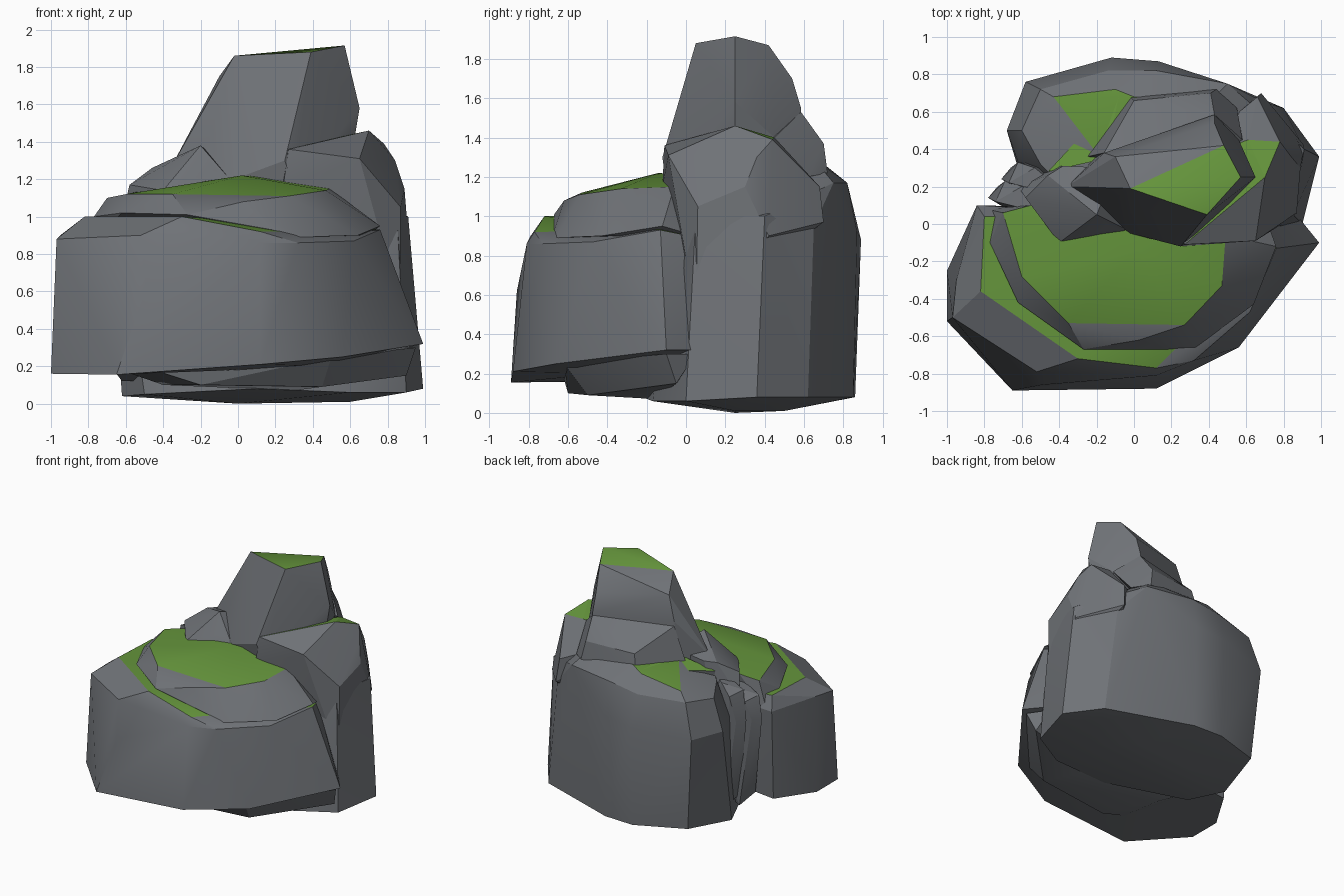
import bpy, bmesh, math

moss = bpy.data.materials.new("moss")
moss.diffuse_color = (0.13, 0.30, 0.045, 1)
stone = bpy.data.materials.new("stone")
stone.diffuse_color = (0.16, 0.17, 0.185, 1)


def rock(name, points, moss_nz=2.0, moss_min_z=0.0):
    """Faceted boulder: hull of its corner points, moss on level upper facets."""
    bm = bmesh.new()
    for p in points:
        bm.verts.new(p)
    bmesh.ops.convex_hull(bm, input=bm.verts[:])
    bmesh.ops.delete(bm, geom=[v for v in bm.verts if not v.link_faces], context='VERTS')
    bmesh.ops.dissolve_limit(bm, angle_limit=math.radians(4), verts=bm.verts[:], edges=bm.edges[:])
    bmesh.ops.recalc_face_normals(bm, faces=bm.faces[:])
    for f in bm.faces:
        if f.normal.z > moss_nz and f.calc_center_median().z > moss_min_z:
            f.material_index = 1
    me = bpy.data.meshes.new(name)
    bm.to_mesh(me)
    bm.free()
    me.materials.append(stone)
    me.materials.append(moss)
    ob = bpy.data.objects.new(name, me)
    bpy.context.collection.objects.link(ob)
    bpy.context.view_layer.objects.active = ob
    ob.select_set(True)
    bpy.ops.object.shade_smooth_by_angle(angle=math.radians(22))
    ob.select_set(False)


# Low front boulder, with a mossy ledge on its top
rock("front_boulder", [
    (-1, -.52, .16), (-1, -.25, .16), (-.65, -.89, .155), (.12, -.88, .21), (.56, -.66, .25),
    (.99, -.1, .32), (.86, .06, .32), (-.82, .05, .17), (-.62, -.64, .16), (.5, -.4, .2),
    (-.49, -.86, .62), (-.97, -.5, .88), (-.95, -.3, .9), (-.84, .1, .9),
    (-.52, -.79, .9), (.12, -.81, .86), (.32, -.73, .86), (.62, -.47, .87), (.76, -.13, .93),
    (-.8, .04, 1.0), (-.82, -.36, 1.0), (-.3, -.72, 1.0), (.12, -.77, .92), (.32, -.68, .89),
    (.7, .02, .9)], .93, .9)

# Narrower underside of the front boulder
rock("front_underside", [
    (-.2, -.6, .1), (.45, -.5, .09), (.9, -.05, .15), (.3, -.15, .07), (-.4, -.2, .1),
    (-.42, -.62, .17), (.5, -.62, .25), (.95, -.1, .3), (-.6, 0, .17), (.85, .05, .3)])

# Upper tier of the front boulder with the large moss cap
rock("front_upper_tier", [
    (-.79, .08, .85), (-.77, -.1, 1.0), (-.62, -.42, 1.02), (-.27, -.67, 1.01), (.18, -.67, .93),
    (.33, -.66, .89), (.64, -.43, .9), (.76, -.12, .95), (.7, .05, .9),
    (-.7, .06, 1.1), (-.55, .1, 1.13), (-.6, -.28, 1.12), (-.35, -.53, 1.12), (.03, -.62, 1.08),
    (.27, -.54, 1.11), (.47, -.33, 1.14), (.49, -.06, 1.15), (.02, -.14, 1.22),
    (-.4, -.05, 1.16), (.25, .1, 1.2)], .93, 1.08)

# Main back boulder
rock("back_boulder", [
    (-.62, .3, .04), (-.5, .02, .05), (.1, -.22, .08), (.6, -.17, .06), (.9, .0, .06),
    (.99, .36, .08), (.8, .62, .08), (.13, .85, .08), (-.12, .86, .08), (-.52, .72, .1),
    (0, .25, 0), (.6, .25, .01), (.3, .5, .01),
    (.88, .04, .5), (.95, .4, .4), (.91, .4, 1.0), (.7, .65, .95), (.13, .87, .92),
    (-.12, .89, .88), (-.58, .76, .85), (-.68, .5, .85), (-.62, .33, .9),
    (.85, .05, 1.0), (.5, .75, 1.17), (.12, .82, 1.17), (-.14, .82, 1.13), (-.5, .72, 1.12),
    (-.6, .5, 1.1), (-.5, .32, 1.15), (-.43, .68, 1.18), (-.1, .72, 1.25), (0, .68, 1.28),
    (-.2, .38, 1.27), (.4, .65, 1.29), (.5, .0, 1.22), (-.2, .02, 1.2)], .965, 1.15)

# Moss saddle between the spire and the left shoulder
rock("moss_saddle", [
    (-.46, .28, 1.2), (-.22, .54, 1.23), (-.08, .69, 1.26), (-.15, .35, 1.29),
    (-.4, .3, .9), (-.1, .6, 1.0)], .9, 1.1)

# Right shoulder peak of the back boulder
rock("right_shoulder", [
    (.27, -.11, 1.36), (.65, -.09, 1.31), (.7, .25, 1.46), (.63, .24, 1.445),
    (.61, .45, 1.40), (.78, .44, 1.39), (.84, .36, 1.3), (.89, .3, 1.15), (.87, .06, 1.05),
    (.68, .05, 1.2), (.24, -.12, 1.15), (.66, .68, 1.15), (.68, .7, .97),
    (.87, .05, .5), (.3, -.02, .5), (.91, .42, .9), (.2, .3, 1.3)], .93, 1.37)

# Left shoulder block beside the spire
rock("left_shoulder", [
    (-.4, -.1, 1.14), (-.58, .14, 1.17), (-.46, .26, 1.26), (-.38, .31, 1.27), (-.2, .05, 1.38),
    (-.12, -.02, 1.25), (.0, -.05, 1.15), (-.5, .05, .7), (-.1, .3, 1.3), (-.62, .2, 1.0),
    (-.1, .0, .7), (-.5, .3, .8)])

# Tall spire with mossy tip
rock("spire", [
    (-.02, .19, 1.86), (.39, .05, 1.88), (.57, .25, 1.915), (.48, .42, 1.87),
    (-.1, .36, 1.75), (.43, .54, 1.7), (-.16, .38, 1.56), (.43, .585, 1.55), (.65, .25, 1.58),
    (.62, .25, 1.4), (.25, -.12, 1.3), (-.16, .1, 1.4), (-.36, .2, 1.26), (-.2, .36, 1.25),
    (.42, .58, 1.3), (.56, .45, 1.4), (-.02, -.05, 1.2), (.3, -.1, 1.15)],
    .9, 1.84)

# Sloping step behind the spire
rock("rear_step", [
    (-.16, .38, 1.52), (.43, .585, 1.53), (0, .66, 1.36), (.41, .7, 1.37), (-.02, .68, 1.25),
    (.44, .72, 1.22), (.58, .45, 1.4), (.3, .3, 1.4), (-.25, .36, 1.25), (.55, .62, 1.2)])

# Thin upright slabs filling the cleft on the left
for i, (dx, dy, top) in enumerate([(0, 0, 1.07), (.07, .1, 1.13)]):
    rock(f"cleft_slab_{i + 1}", [
        (-.68 + dx, .08 + dy, .2), (-.62 + dx, .2 + dy, .12), (-.35, .05 + dy, .12),
        (-.78 + dx, .14 + dy, .85), (-.73 + dx, .2 + dy, .84), (-.69 + dx, .23 + dy, top - .08),
        (-.74 + dx, .12 + dy, top - .05), (-.6 + dx, .2 + dy, top), (-.58 + dx, .08 + dy, top),
        (-.35, .05 + dy, top), (-.35, .2 + dy, .7)])
